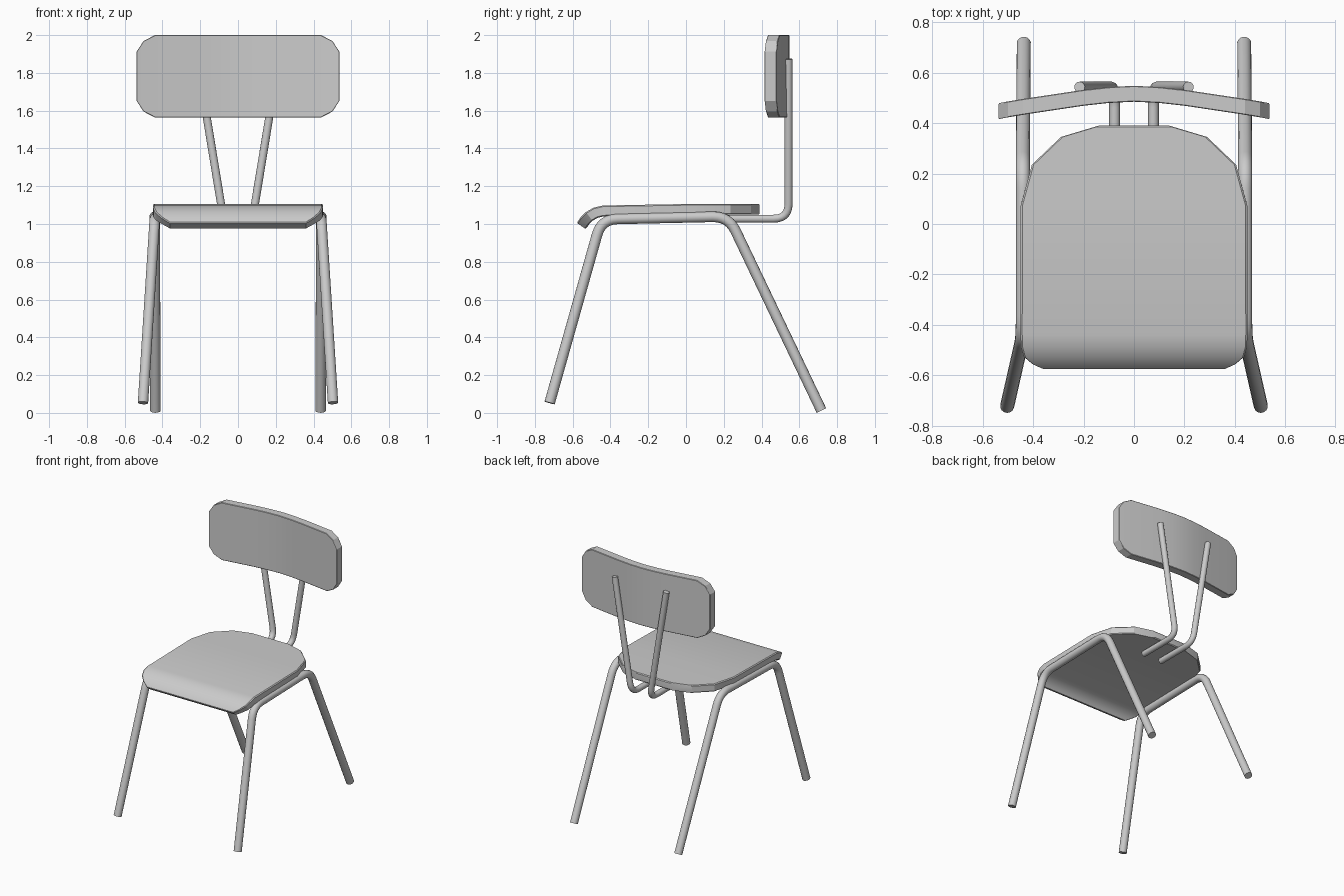
import bpy
from mathutils import Vector

if "Cube" in bpy.data.objects:
    bpy.data.objects.remove(bpy.data.objects["Cube"])


def activate(ob):
    bpy.ops.object.select_all(action='DESELECT')
    ob.select_set(True)
    bpy.context.view_layer.objects.active = ob


def tube(name, corners, radius, bend):
    """Round tube along a path whose inner corners are rounded off."""
    p = [Vector(c) for c in corners]
    path = [p[0]]
    for a, b, c in zip(p, p[1:], p[2:]):
        start = b + (a - b).normalized() * bend
        end = b + (c - b).normalized() * bend
        for i in range(7):
            t = i / 6
            path.append(start * (1 - t) ** 2 + b * 2 * t * (1 - t) + end * t ** 2)
    path.append(p[-1])
    cu = bpy.data.curves.new(name, 'CURVE')
    cu.dimensions = '3D'
    cu.bevel_depth = radius
    cu.bevel_resolution = 5
    cu.use_fill_caps = True
    sp = cu.splines.new('POLY')
    sp.points.add(len(path) - 1)
    for pt, co in zip(sp.points, path):
        pt.co = (*co, 1)
    ob = bpy.data.objects.new(name, cu)
    bpy.context.collection.objects.link(ob)
    activate(ob)
    bpy.ops.object.convert(target='MESH')
    bpy.ops.object.shade_smooth_by_angle(angle=0.6)


def loft(name, sections, bevel):
    """Board made of four-cornered cross-sections joined in a row."""
    verts = [v for s in sections for v in s]
    n = len(sections)
    faces = [(0, 1, 2, 3), tuple(4 * (n - 1) + k for k in (3, 2, 1, 0))]
    for i in range(n - 1):
        for k in range(4):
            a, b = 4 * i + k, 4 * i + (k + 1) % 4
            faces.append((a, a + 4, b + 4, b))
    me = bpy.data.meshes.new(name)
    me.from_pydata(verts, [], faces)
    ob = bpy.data.objects.new(name, me)
    bpy.context.collection.objects.link(ob)
    activate(ob)
    bpy.ops.object.mode_set(mode='EDIT')
    bpy.ops.mesh.select_all(action='SELECT')
    bpy.ops.mesh.normals_make_consistent(inside=False)
    bpy.ops.object.mode_set(mode='OBJECT')
    mod = ob.modifiers.new("edge", 'BEVEL')
    mod.width = bevel
    mod.segments = 1
    mod.limit_method = 'ANGLE'
    mod.angle_limit = 1.05
    bpy.ops.object.modifier_apply(modifier=mod.name)
    bpy.ops.object.shade_smooth_by_angle(angle=0.45)


# Seat: (y, top z, half width) from back to the rolled front edge
seat = [(0.39, 1.107, 0.14), (0.345, 1.107, 0.29), (0.235, 1.107, 0.405),
        (0.07, 1.107, 0.45), (-0.44, 1.098, 0.45), (-0.49, 1.086, 0.448),
        (-0.53, 1.063, 0.437), (-0.558, 1.035, 0.405), (-0.578, 1.006, 0.36)]
sections = []
for i, (y, z, w) in enumerate(seat):
    y0, z0, _ = seat[max(i - 1, 0)]
    y1, z1, _ = seat[min(i + 1, len(seat) - 1)]
    down = Vector((0, z0 - z1, y1 - y0)).normalized() * 0.058
    sections.append([(-w, y, z), (w, y, z),
                     (w, y + down.y, z + down.z), (-w, y + down.y, z + down.z)])
loft("seat", sections, 0.006)

# Backrest: (x, back y, half height), mirrored across x
half = [(0.537, 0.479, 0.13), (0.5, 0.486, 0.187), (0.44, 0.496, 0.218),
        (0.2, 0.532, 0.218), (0.1, 0.543, 0.218)]
rest = [(-x, y, h) for x, y, h in half] + [(0, 0.548, 0.218)] + half[::-1]
mid, thick = 1.782, 0.063
loft("backrest", [[(x, y - thick, mid - h), (x, y, mid - h),
                   (x, y, mid + h), (x, y - thick, mid + h)]
                  for x, y, h in rest], 0.003)

# Leg frames and back posts on both sides
for side, s in (("left", -1), ("right", 1)):
    tube(side + "_leg_frame", [(0.503 * s, -0.722, 0.053), (0.441 * s, -0.448, 1.025),
                               (0.441 * s, 0.226, 1.04), (0.437 * s, 0.717, 0.0125)],
         0.028, 0.085)
    tube(side + "_back_post", [(0.077 * s, 0.2, 1.028), (0.077 * s, 0.543, 1.028),
                               (0.216 * s, 0.543, 1.873)], 0.0215, 0.08)
